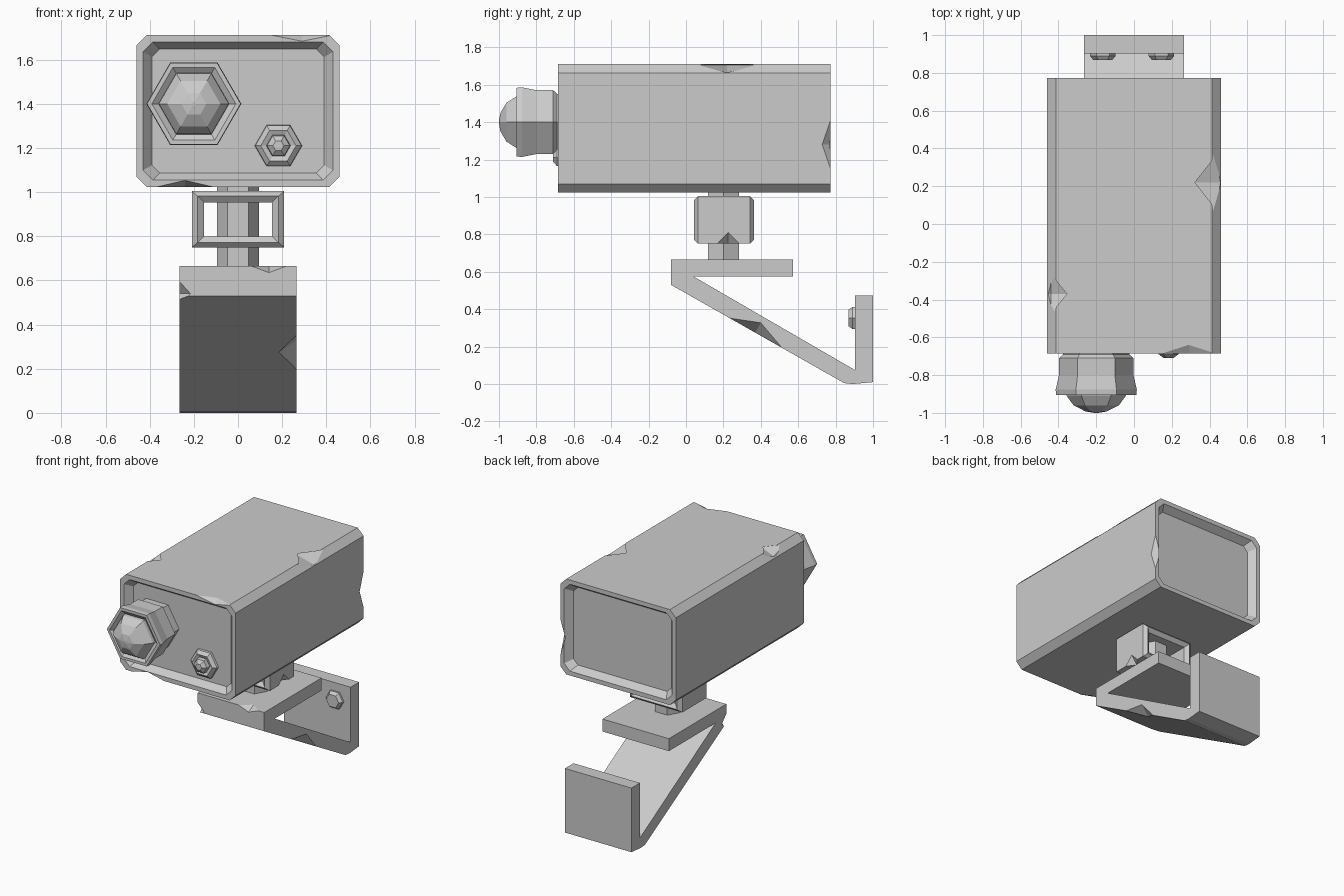
import bpy
import bmesh
from math import cos, sin, pi, radians
from mathutils import Matrix, Vector

cube = bpy.data.objects.get("Cube")
if cube:
    bpy.data.objects.remove(cube, do_unlink=True)

GREY = (0.6, 0.6, 0.6)
mat = bpy.data.materials.new("plain_grey")
mat.use_nodes = True
mat.diffuse_color = (*GREY, 1)
mat.node_tree.nodes["Principled BSDF"].inputs["Base Color"].default_value = (*GREY, 1)


def finish(name, bm):
    bmesh.ops.recalc_face_normals(bm, faces=bm.faces[:])
    mesh = bpy.data.meshes.new(name)
    bm.to_mesh(mesh)
    bm.free()
    mesh.materials.append(mat)
    obj = bpy.data.objects.new(name, mesh)
    bpy.context.collection.objects.link(obj)
    return obj


def loft(name, rings, closed=False):
    """Skin a list of point rings; cap the ends unless the rings close on themselves."""
    bm = bmesh.new()
    loops = [[bm.verts.new(p) for p in ring] for ring in rings]
    pairs = list(zip(loops, loops[1:]))
    if closed:
        pairs.append((loops[-1], loops[0]))
    else:
        bm.faces.new(loops[0])
        bm.faces.new(loops[-1])
    n = len(loops[0])
    for a, b in pairs:
        for i in range(n):
            j = (i + 1) % n
            bm.faces.new((a[i], a[j], b[j], b[i]))
    return finish(name, bm)


def hex_turned(name, x, z, profile):
    """Six-sided turned part along y; profile is (radius, y)."""
    angles = [i * pi / 3 for i in range(6)]
    return loft(name, [[(x + r * cos(a), y, z + r * sin(a)) for a in angles]
                       for r, y in profile])


def octagon(hx, hz, c, y, z):
    quarter = [(hx, hz - c), (hx - c, hz)]
    pts = quarter + [(-px, pz) for px, pz in quarter[::-1]]
    pts += [(-px, -pz) for px, pz in pts]
    return [(px, y, z + pz) for px, pz in pts]


def rectangle(hx, hz, y, z):
    return [(sx * hx, y, z + sz * hz) for sx, sz in ((1, 1), (-1, 1), (-1, -1), (1, -1))]


def chip(obj, centre, radii, tilt=0):
    """Knock a faceted dent out of an edge with a stretched octahedron."""
    bm = bmesh.new()
    verts = [[bm.verts.new(Vector([s * (i == k) for i in range(3)])) for s in (1, -1)]
             for k in range(3)]
    for a in verts[0]:
        for b in verts[1]:
            for c in verts[2]:
                bm.faces.new((a, b, c))
    turn = Matrix.Translation(centre) @ Matrix.Rotation(radians(tilt), 4, 'X')
    bm.transform(turn @ Matrix.Diagonal((*radii, 1)))
    cutter = finish("chip_cutter", bm)
    cutter.hide_render = True
    mod = obj.modifiers.new("chip", 'BOOLEAN')
    mod.operation = 'DIFFERENCE'
    mod.solver = 'EXACT'
    mod.object = cutter
    bpy.context.view_layer.objects.active = obj
    bpy.ops.object.modifier_apply(modifier=mod.name)
    bpy.data.objects.remove(cutter, do_unlink=True)


# Housing with a recessed panel at each end
MID = 1.367
body = loft("camera_body", [octagon(hx, hz, c, y, MID) for hx, hz, c, y in (
    (0.39, 0.28, 0.035, -0.635),
    (0.43, 0.313, 0.045, -0.685),
    (0.46, 0.344, 0.047, -0.685),
    (0.46, 0.344, 0.047, 0.773),
    (0.43, 0.313, 0.045, 0.773),
    (0.39, 0.28, 0.035, 0.723))])
chip(body, (0.45, 0.22, 1.705), (0.15, 0.19, 0.04))
chip(body, (-0.44, -0.37, 1.705), (0.1, 0.12, 0.04))
chip(body, (0.29, -0.685, 1.711), (0.14, 0.045, 0.028))
chip(body, (-0.24, -0.685, 1.023), (0.13, 0.08, 0.03))
chip(body, (0.46, 0.773, 1.28), (0.04, 0.045, 0.13))

# Main lens barrel, its dome and the small sensor
hex_turned("lens_barrel", -0.2, 1.4, [
    (0.175, -0.63), (0.175, -0.69), (0.197, -0.71), (0.197, -0.8), (0.215, -0.877),
    (0.212, -0.905), (0.19, -0.905), (0.16, -0.885)])
hex_turned("lens_dome", -0.2, 1.4, [
    (0.16, -0.88), (0.158, -0.908), (0.12, -0.96), (0.057, -0.992), (0.01, -1.0)])
hex_turned("sensor", 0.183, 1.21, [
    (0.108, -0.63), (0.105, -0.65), (0.08, -0.67), (0.055, -0.66),
    (0.052, -0.69), (0.025, -0.71)])

# Swivel post and the open frame around it
loft("swivel_post", [[(0.095 * cos(i * pi / 3), 0.2 + 0.095 * sin(i * pi / 3), z)
                      for i in range(6)] for z in (0.65, 1.03)])
half = [(0.155, 0.077, 0.138), (0.183, 0.105, 0.16), (0.209, 0.127, 0.138)]
rings = [(hx, hz, -d) for hx, hz, d in half] + half[::-1]
frame = loft("swivel_frame", [rectangle(hx, hz, 0.203 + d, 0.877) for hx, hz, d in rings],
             closed=True)
chip(frame, (0.209, 0.225, 0.75), (0.045, 0.06, 0.06))

# Folded wall bracket
side = [(-0.08, 0.665), (0.573, 0.665), (0.573, 0.575), (0.04, 0.575), (0.903, 0.075),
        (0.903, 0.472), (1.0, 0.472), (1.0, 0.01), (0.89, 0), (0.845, 0.005), (-0.08, 0.53)]
bracket = loft("wall_bracket", [[(x, y, z) for y, z in side] for x in (-0.265, 0.265)])
chip(bracket, (0.14, -0.08, 0.665), (0.08, 0.06, 0.03))
chip(bracket, (-0.265, -0.08, 0.54), (0.05, 0.05, 0.055))
chip(bracket, (0.265, 0.37, 0.275), (0.08, 0.16, 0.06), tilt=-29)

# Screw heads on the wall plate
for label, x in (("right", -0.165), ("left", 0.145)):
    hex_turned(label + "_screw", x, 0.353, [(0.068, 0.91), (0.068, 0.89), (0.05, 0.868)])
